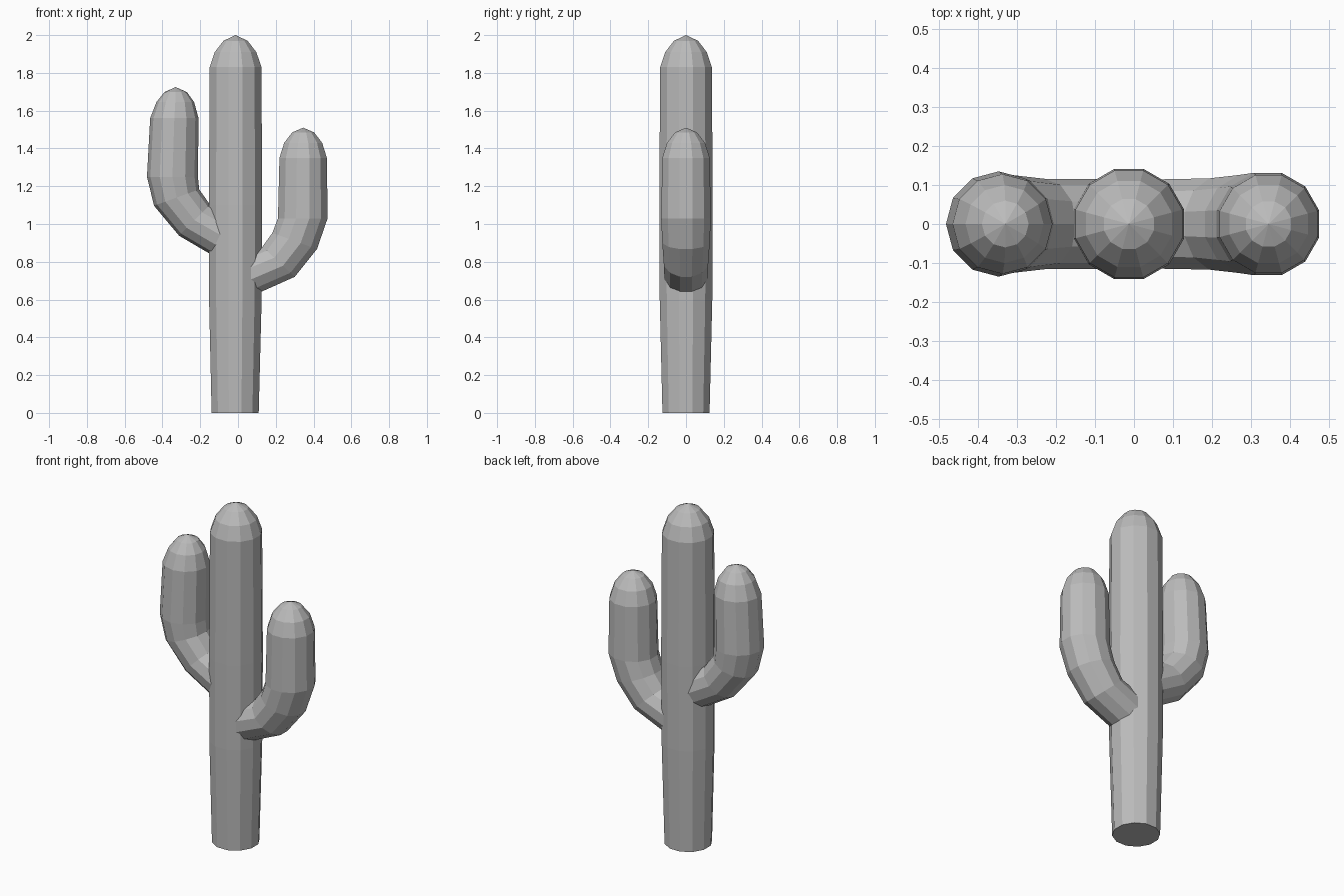
import bpy, bmesh
from math import sin, cos, pi, radians

if "Cube" in bpy.data.objects:
    bpy.data.objects.remove(bpy.data.objects["Cube"])

SIDES = 12

grey = bpy.data.materials.new("plain_grey")
grey.use_nodes = True
colour = (0.5, 0.5, 0.5, 1)
grey.diffuse_color = colour
grey.node_tree.nodes["Principled BSDF"].inputs["Base Color"].default_value = colour


def stem(name, rings, tip, phase):
    """Loft faceted rings (x, z, radius, tilt in degrees) and close them with a pointed tip."""
    bm = bmesh.new()
    loops = []
    for x, z, radius, tilt in rings:
        t = radians(tilt)
        loop = []
        for i in range(SIDES):
            a = 2 * pi * i / SIDES + radians(phase)
            across = radius * cos(a)
            loop.append(bm.verts.new((x + across * cos(t), radius * sin(a), z - across * sin(t))))
        loops.append(loop)
    bm.faces.new(loops[0][::-1])
    for low, high in zip(loops, loops[1:]):
        for i in range(SIDES):
            j = (i + 1) % SIDES
            bm.faces.new((low[i], low[j], high[j], high[i]))
    apex = bm.verts.new((tip[0], 0, tip[1]))
    for i in range(SIDES):
        bm.faces.new((loops[-1][i], loops[-1][(i + 1) % SIDES], apex))
    bmesh.ops.recalc_face_normals(bm, faces=bm.faces)
    mesh = bpy.data.meshes.new(name)
    bm.to_mesh(mesh)
    bm.free()
    mesh.materials.append(grey)
    obj = bpy.data.objects.new(name, mesh)
    bpy.context.collection.objects.link(obj)


# Upright trunk with a slightly narrower foot and a domed top
stem("trunk", [(-.015, 0, .129, 0), (-.014, .6, .144, 0), (-.013, 1.1, .146, 0),
               (-.013, 1.83, .142, 0), (-.013, 1.91, .114, 0), (-.013, 1.97, .066, 0)],
     (-.013, 2), 15)

# Lower arm on the left (+x), bending upward
stem("left_arm", [(.0, .71, .117, 67), (.215, .80, .121, 43), (.30, .91, .130, 20),
                  (.343, 1.03, .136, 0), (.345, 1.35, .130, 0), (.345, 1.43, .104, 0),
                  (.345, 1.485, .06, 0)],
     (.345, 1.51), 15)

# Higher arm on the right (-x), bending upward
stem("right_arm", [(-.02, .90, .115, -58), (-.23, 1.02, .116, -45), (-.325, 1.14, .127, -20),
                   (-.347, 1.25, .135, 0), (-.337, 1.56, .128, 0), (-.332, 1.645, .1, 0),
                   (-.33, 1.698, .06, 0)],
     (-.33, 1.725), 0)
